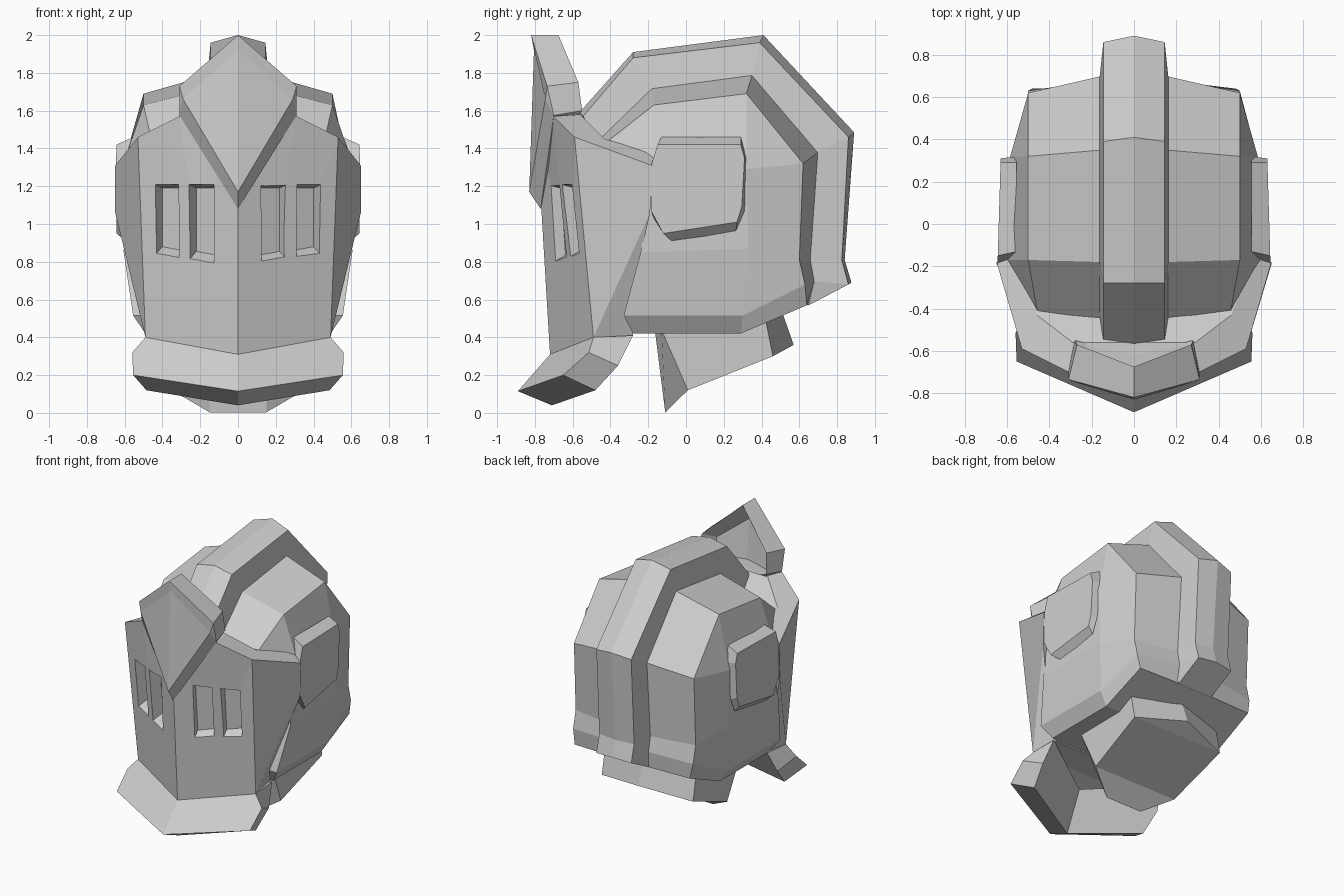
import bpy, bmesh
from mathutils import Vector

steel = bpy.data.materials.new("pale_steel")
steel.diffuse_color = (0.62, 0.62, 0.62, 1)


def build(name, pts, faces, caps=()):
    """Half model mirrored over x; caps are chains of points bridged to their mirror."""
    bm = bmesh.new()
    right = [bm.verts.new(p) for p in pts]
    left = [v if abs(v.co.x) < 1e-6 else bm.verts.new((-v.co.x, v.co.y, v.co.z)) for v in right]

    def face(vs):
        vs = list(dict.fromkeys(vs))
        if len(vs) > 2:
            bm.faces.new(vs)
    for f in faces:
        face([right[i] for i in f])
        face([left[i] for i in reversed(f)])
    for chain in caps:
        for i, j in zip(chain, chain[1:]):
            face([right[i], right[j], left[j], left[i]])
    bmesh.ops.recalc_face_normals(bm, faces=bm.faces)
    me = bpy.data.meshes.new(name)
    bm.to_mesh(me)
    bm.free()
    me.materials.append(steel)
    ob = bpy.data.objects.new(name, me)
    bpy.context.collection.objects.link(ob)
    return ob


def strip(a, b, n):
    """Quads between two rows of n points starting at indices a and b."""
    return [(a + i, a + i + 1, b + i + 1, b + i) for i in range(n - 1)]


# Dome: inner row, outer row, then side and lower rim points
inner = [(-.48, 1.43), (-.18, 1.72), (.35, 1.79), (.70, 1.38), (.66, .81), (.68, .70), (.65, .57)]
dome = [(.15, y, z) for y, z in inner]
dome += [(.455, -.425, 1.43), (.50, -.17, 1.63), (.50, .32, 1.69), (.50, .62, 1.32),
         (.50, .60, .81), (.50, .63, .68), (.48, .64, .57)]
dome += [(.60, -.17, 1.34), (.585, .32, 1.29), (.605, -.24, .85), (.58, .33, .87),
         (.555, -.33, .515), (.55, .30, .515), (.49, -.28, .42), (.49, .29, .42)]
build("helmet_dome", dome, strip(0, 7, 7) + [
    (7, 8, 14), (8, 9, 15, 14), (9, 10, 15), (15, 10, 11, 17), (14, 15, 17, 16),
    (17, 11, 12, 19), (16, 17, 19, 18), (18, 19, 21, 20), (19, 12, 13, 21)],
    caps=[range(7), (6, 13, 21, 20, 18, 16, 14, 7, 0)])

# Crest: ridge line, bevelled edge, wider foot sunk into the dome
ridge = [(-.565, 1.59), (-.28, 1.91), (.41, 2.0), (.89, 1.485), (.84, .81), (.876, .69), (.65, .57)]
edge = [(-.545, 1.57), (-.28, 1.88), (.39, 1.96), (.86, 1.46), (.825, .81), (.86, .68), (.65, .57)]
foot = [(-.44, 1.42), (-.16, 1.69), (.34, 1.76), (.67, 1.37), (.64, .81), (.65, .70), (.62, .57)]
crest = [(0, y, z) for y, z in ridge]
crest += [(.145, y, z) for y, z in edge]
crest += [(.165, y, z) for y, z in foot]
build("crest", crest, strip(0, 7, 7) + strip(7, 14, 7) + [(0, 7, 14), (6, 13, 20)],
      caps=[range(14, 21), (0, 14), (6, 20)])

# Face mask with cheeks, top rim and closed inside
mask = build("face_mask", [
    (0, -.72, .31), (0, -.795, 1.57), (.31, -.70, 1.57), (.53, -.59, 1.46), (.49, -.49, .40),
    (.65, -.18, 1.31), (.65, -.19, 1.06), (0, -.62, 1.58), (.29, -.56, 1.58),
    (.46, -.43, 1.45), (.57, -.16, 1.37), (.46, -.28, .41), (.50, -.30, .56)],
    [(0, 4, 3, 2, 1), (3, 4, 6, 5), (1, 2, 8, 7), (2, 3, 9, 8), (3, 5, 10, 9),
     (6, 4, 11, 12), (5, 6, 12, 10)],
    caps=[(0, 4, 11, 12, 10, 9, 8, 7)])

# Eye slits: tapered recesses cut into each mask panel
for n, (x0, x1, low) in enumerate([(.125, .25, .81), (.31, .43, .835)]):
    front, back = [], []
    for x, z, rise in [(x0, low - .01, .035), (x1, low + .01, .035),
                       (x1, 1.205, -.015), (x0, 1.205, -.015)]:
        c = Vector((x, -.77 + (1.08 - z) * .065 + x * .44, z))
        d = Vector((-.41, .91, 0)) * .065 + Vector((.013 if x == x0 else -.003, 0, rise))
        front.append(c - d * .5)
        back.append(c + d)
    cutter = build("eye_slit_cutter_%d" % (n + 1), front + back,
                   [(0, 1, 2, 3), (4, 5, 6, 7)] +
                   [(i, (i + 1) % 4, (i + 1) % 4 + 4, i + 4) for i in range(4)])
    cutter.hide_render = True
    cutter.hide_viewport = True
    mod = mask.modifiers.new("eye_slits_%d" % (n + 1), 'BOOLEAN')
    mod.operation = 'DIFFERENCE'
    mod.solver = 'EXACT'
    mod.object = cutter

# Brow plate: bevelled diamond with a recessed V back
build("brow_plate", [
    (0, -.805, 1.92), (.29, -.745, 1.66), (0, -.83, 1.17),
    (0, -.82, 2.0), (.31, -.735, 1.73), (.31, -.70, 1.575), (0, -.77, 1.08),
    (0, -.675, 2.0), (.27, -.57, 1.75), (.28, -.55, 1.60), (0, -.62, 1.50),
    (0, -.75, 1.87), (.22, -.68, 1.70), (.22, -.66, 1.58), (0, -.72, 1.50)],
    [(0, 1, 2), (3, 4, 1, 0), (4, 5, 1), (5, 6, 2, 1),
     (3, 4, 8, 7), (4, 5, 9, 8), (5, 6, 10, 9),
     (7, 8, 12, 11), (8, 9, 13, 12), (9, 10, 14, 13), (11, 12, 13, 14)])

# Chin guard: flared collar under the mask
build("chin_guard", [
    (0, -.72, .31), (0, -.89, .115), (0, -.71, .04), (0, -.58, .33),
    (.49, -.49, .40), (.56, -.515, .32), (.555, -.65, .20), (.485, -.48, .12),
    (.51, -.36, .25), (.48, -.28, .41)],
    [(0, 4, 5, 6, 1), (1, 6, 7, 2), (2, 7, 8, 9, 3), (0, 3, 9, 4),
     (4, 9, 8, 5), (5, 8, 7, 6)])

# Ear plates
outer = [(-.15, 1.42), (.29, 1.42), (.31, 1.35), (.295, 1.09), (.27, 1.01),
         (-.12, .95), (-.185, 1.07), (-.185, 1.31)]
base = [(-.13, 1.46), (.29, 1.46), (.32, 1.35), (.31, 1.07), (.265, .965),
        (-.07, .905), (-.17, 1.03), (-.17, 1.33)]
ear = [(.645 - .03 * (y + .18), y, z) for y, z in outer]
ear += [(.555 if z > 1.3 else .59, y, z) for y, z in base]
build("ear_plates", ear, [tuple(range(8)), tuple(range(8, 16))] +
      [(i, (i + 1) % 8, (i + 1) % 8 + 8, i + 8) for i in range(8)])

# Neck guard: tapered block below the dome
build("neck_guard", [
    (.15, -.11, .003), (.35, .01, .12), (.38, .46, .30), (0, .57, .36),
    (.16, -.165, .44), (.37, -.13, .44), (.38, .42, .50), (0, .50, .56)],
    strip(0, 4, 4), caps=[(0, 1, 2, 3), (4, 5, 6, 7), (0, 4)])
